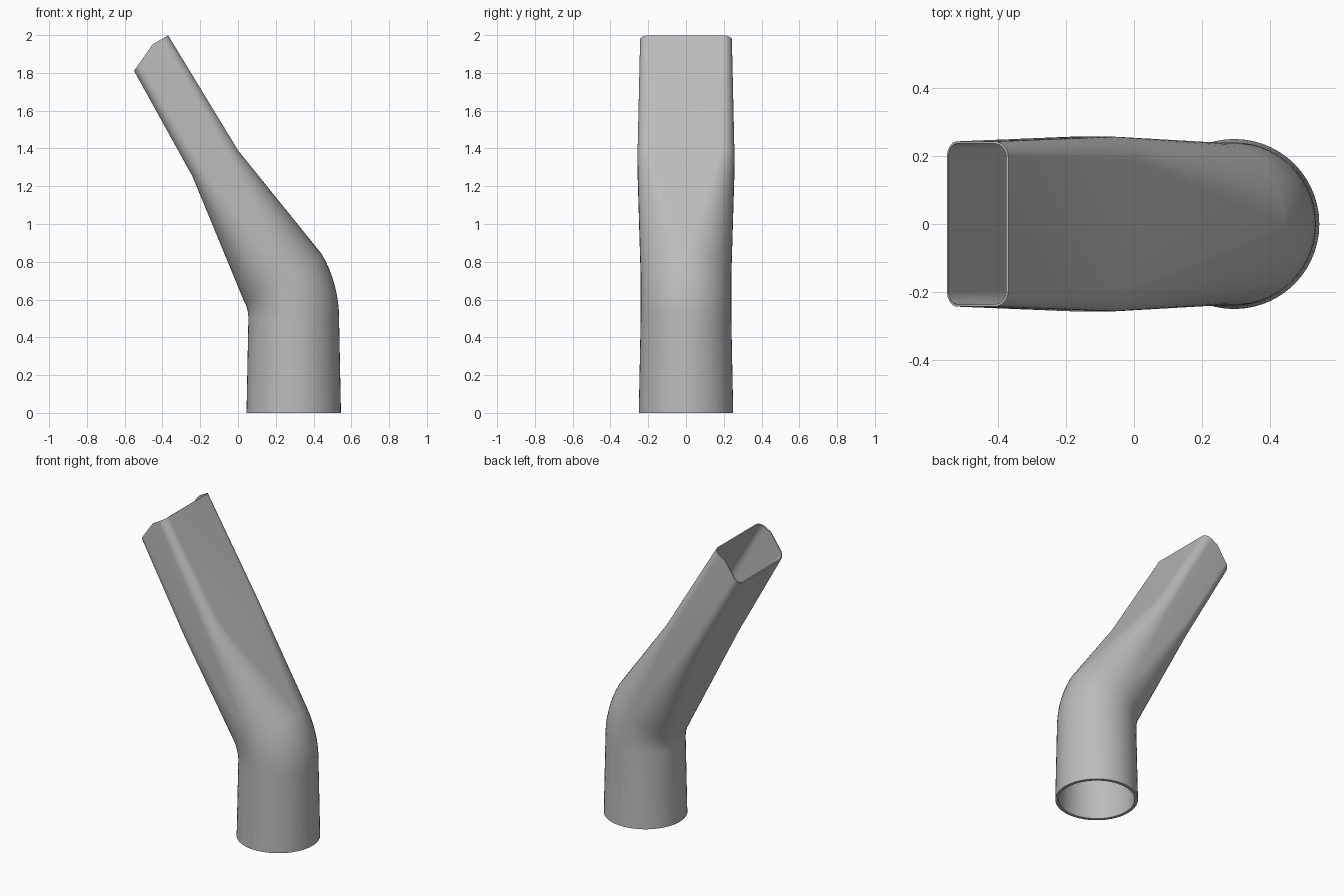
import bpy, bmesh, math
from mathutils import Vector

cube = bpy.data.objects.get("Cube")
if cube:
    bpy.data.objects.remove(cube, do_unlink=True)

STEPS = 14      # segments per rounded corner
BEND = math.radians(30)


def section(centre, tilt, hw, hy, r, wall, cut=0.0):
    """Rounded rectangle ring across the tube; a circle when hw = hy = r."""
    across = Vector((math.cos(tilt), 0, math.sin(tilt)))
    along = Vector((-math.sin(tilt), 0, math.cos(tilt)))
    su, sy = hw - r, hy - r
    r -= wall
    crest = 0.375 * su
    flat = []
    for q, (a, b) in enumerate(((1, 1), (-1, 1), (-1, -1), (1, -1))):
        if q == 3:
            flat.append((crest, -sy - r))
        for i in range(STEPS + 1):
            ang = (q + i / STEPS) * math.pi / 2
            flat.append((a * su + r * math.cos(ang), b * sy + r * math.sin(ang)))
        if q == 0:
            flat.append((crest, sy + r))
    # bevelled mouth: drops away on the side below the crest
    return [Vector((centre[0], 0, centre[1])) + across * u + Vector((0, y, 0))
            - along * cut * max(0, crest - u) for u, y in flat]


def rings(wall_base, wall_mouth):
    out = [section((0.295, 0), 0, 0.25, 0.25, 0.25, wall_base)]
    for i in range(9):      # elbow
        a = BEND * i / 8
        c = (-0.145 + 0.44 * math.cos(a), 0.5 + 0.44 * math.sin(a))
        out.append(section(c, a, 0.24, 0.24, 0.24, wall_base))
    # round-to-flat transition, then the flat spout
    out.append(section((-0.12, 1.32), BEND, 0.139, 0.257, 0.07, wall_mouth))
    out.append(section((-0.478, 1.936), BEND, 0.125, 0.243, 0.047, wall_mouth, 0.47))
    return out


# Closed loft: up the outside, over the mouth rim, down the inside, base rim
bm = bmesh.new()
loops = rings(0, 0) + rings(0.02, 0.007)[::-1]
loops = [[bm.verts.new(p) for p in loop] for loop in loops]
for k, lower in enumerate(loops):
    upper = loops[(k + 1) % len(loops)]
    for i in range(len(lower)):
        j = (i + 1) % len(lower)
        bm.faces.new((lower[i], lower[j], upper[j], upper[i]))
bmesh.ops.remove_doubles(bm, verts=bm.verts, dist=0.0002)
bmesh.ops.recalc_face_normals(bm, faces=bm.faces)
mesh = bpy.data.meshes.new("nozzle_tube")
bm.to_mesh(mesh)
bm.free()
tube = bpy.data.objects.new("nozzle_tube", mesh)
bpy.context.collection.objects.link(tube)

# Plain grey plastic
grey = bpy.data.materials.new("grey_plastic")
grey.use_nodes = True
colour = (0.5, 0.5, 0.5, 1)
grey.diffuse_color = colour
grey.node_tree.nodes["Principled BSDF"].inputs["Base Color"].default_value = colour
mesh.materials.append(grey)

bpy.ops.object.select_all(action="DESELECT")
tube.select_set(True)
bpy.context.view_layer.objects.active = tube
bpy.ops.object.shade_smooth_by_angle(angle=math.radians(30))
